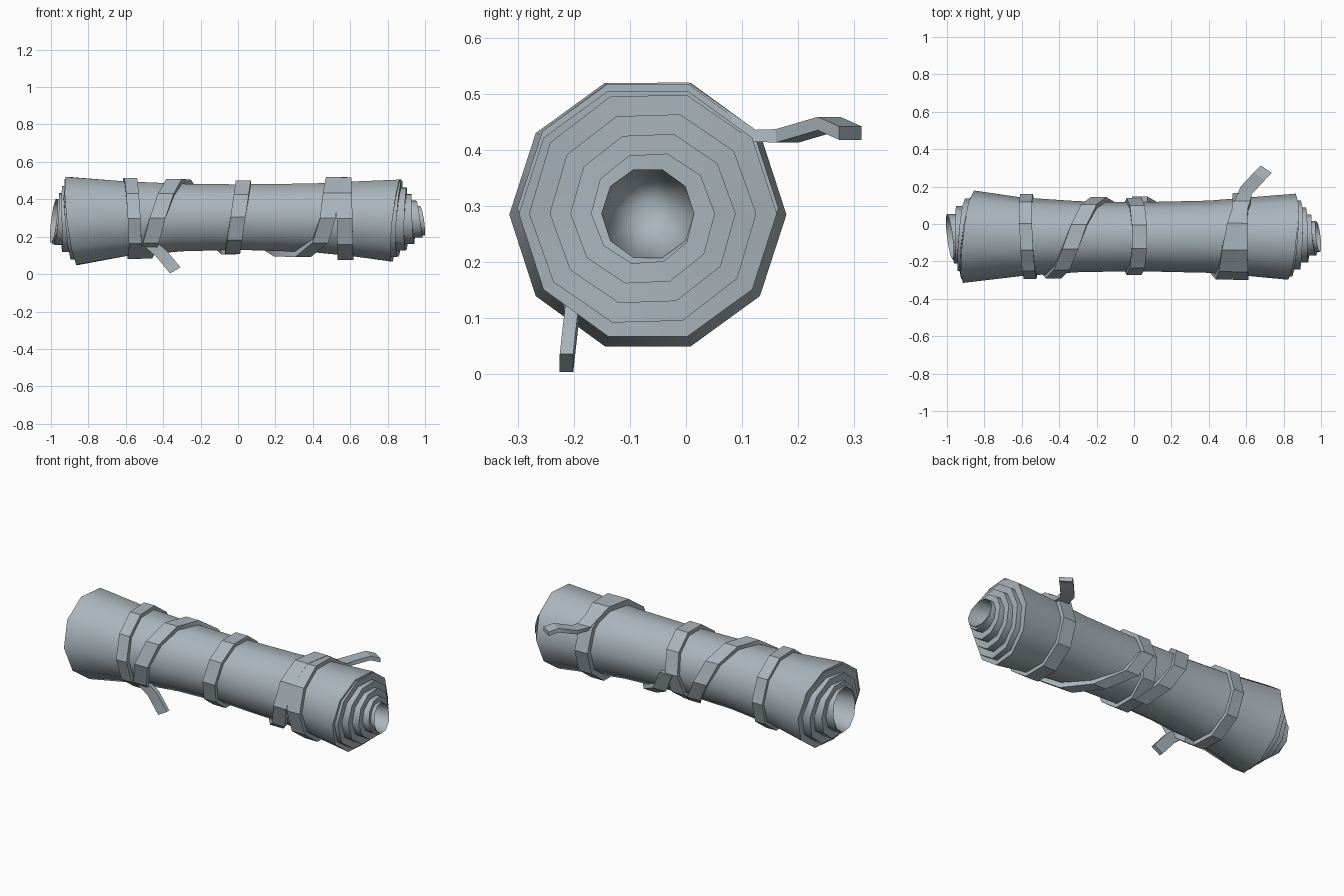
import bpy, bmesh, math
from mathutils import Vector

cube = bpy.data.objects.get("Cube")
if cube:
    bpy.data.objects.remove(cube, do_unlink=True)

SIDES = 10
STEP = math.tau / SIDES
X = Vector((1, 0, 0))

mat = bpy.data.materials.new("blue grey cloth")
mat.use_nodes = True
color = (0.40, 0.46, 0.50, 1)
mat.diffuse_color = color
mat.node_tree.nodes["Principled BSDF"].inputs["Base Color"].default_value = color

# Waisted outline of the roll: position along the axis and radius
OUTLINE = [(-0.9, 0.247), (-0.6, 0.21), (-0.3, 0.19), (0, 0.184), (0.4, 0.193), (0.86, 0.23)]


def lerp_table(table, v):
    for (a, fa), (b, fb) in zip(table, table[1:]):
        if v <= b:
            f = max(0, (v - a) / (b - a))
            return fa + (fb - fa) * f
    return table[-1][1]


def radial(angle):
    return Vector((0, math.cos(angle), math.sin(angle)))


def on_axis(x):
    return Vector((x, -0.068, 0.305 - 0.02 * (x / 0.88) ** 2))


def finish(bm, name, angle):
    bmesh.ops.remove_doubles(bm, verts=bm.verts, dist=0.0005)
    bmesh.ops.recalc_face_normals(bm, faces=bm.faces)
    mesh = bpy.data.meshes.new(name)
    bm.to_mesh(mesh)
    bm.free()
    mesh.materials.append(mat)
    obj = bpy.data.objects.new(name, mesh)
    bpy.context.collection.objects.link(obj)
    bpy.ops.object.select_all(action='DESELECT')
    obj.select_set(True)
    bpy.context.view_layer.objects.active = obj
    bpy.ops.object.shade_smooth_by_angle(angle=math.radians(angle))


def add_face(bm, points):
    bm.faces.new([bm.verts.new(p) for p in points])


# One end of the roll: stepped spiral layers and a deep hollow core
def spiral_end(bm, outer_x, inner_x, outer_r, inner_r, turns, tilt_y, tilt_z, apex_x):
    def point(k, k_radius=None):
        def blend(i):
            return min(1, max(0, (i / SIDES - 1) / turns))
        s = blend(k)
        r = outer_r + (inner_r - outer_r) * blend(k if k_radius is None else k_radius)
        a = k * STEP
        tilt = (tilt_y * math.cos(a) + tilt_z * math.sin(a)) * (1 - 1.5 * s)
        x = outer_x + (inner_x - outer_x) * s + tilt
        return on_axis(outer_x) + X * (x - outer_x) + radial(a) * r

    count = SIDES * (turns + 1)
    for k in range(count):
        a, b = point(k), point(k + 1)
        c, d = point(k + 1, k + 1 + SIDES), point(k, k + SIDES)
        if (a - d).length < 0.0005:
            add_face(bm, (a, b, c))
        else:
            add_face(bm, (a, b, c, d))
        add_face(bm, (d, c, point(k + 1 + SIDES), point(k + SIDES)))
    for k in range(count, count + SIDES):
        add_face(bm, (point(k), point(k + 1), on_axis(apex_x)))
    return [point(k) for k in range(SIDES)]


# Rolled cloth
bm = bmesh.new()
left_rim = spiral_end(bm, -0.885, -0.985, 0.247, 0.122, 3, 0.03, -0.03, -0.3)
right_rim = spiral_end(bm, 0.845, 0.985, 0.23, 0.083, 4, 0.02, 0.025, 0.45)
rings = [left_rim]
for x in (-0.6, -0.3, 0, 0.4, 0.62):
    rings.append([on_axis(x) + radial(k * STEP) * lerp_table(OUTLINE, x) for k in range(SIDES)])
rings.append(right_rim)
for r0, r1 in zip(rings, rings[1:]):
    for k in range(SIDES):
        j = (k + 1) % SIDES
        add_face(bm, (r0[k], r0[j], r1[j], r1[k]))
finish(bm, "rolled_cloth", 40)


# Flat band along stations of (outer point, inward offset, half-width vector)
def band(name, stations, closed=False):
    bm = bmesh.new()
    loops = [(p + w, p - w, p - w + n, p + w + n) for p, n, w in stations]
    pairs = list(zip(loops, loops[1:]))
    if closed:
        pairs.append((loops[-1], loops[0]))
    else:
        add_face(bm, loops[0])
        add_face(bm, loops[-1])
    for a, b in pairs:
        for i in range(4):
            j = (i + 1) % 4
            add_face(bm, (a[i], a[j], b[j], b[i]))
    finish(bm, name, 30)


def wrap_station(x, angle, half_width, lift):
    out = radial(angle)
    p = on_axis(x) + out * (lerp_table(OUTLINE, x) + lift)
    return p, out * -(lift + 0.004), X * half_width


# Straps that circle the roll
def ring_strap(name, x, slant_y, slant_z, half_width, lift):
    stations = []
    for k in range(SIDES):
        a = k * STEP
        offset = slant_y * math.cos(a) + slant_z * math.sin(a)
        stations.append(wrap_station(x + offset, a, half_width, lift))
    band(name, stations, True)


ring_strap("right_ring_strap", -0.565, -0.01, -0.012, 0.034, 0.02)
ring_strap("middle_ring_strap", 0.0, 0.0, 0.03, 0.04, 0.022)
ring_strap("left_ring_strap", 0.57, 0.0, -0.005, 0.042, 0.026)


# Slanted straps with loose ends
def winding(path, first, last, half_width, lift):
    step = 1 if last > first else -1
    return [wrap_station(lerp_table(path, k * 36), k * STEP, half_width, lift)
            for k in range(first, last + step, step)]


right_path = [(-72, -0.05), (0, -0.19), (90, -0.32), (180, -0.43), (252, -0.5)]
side = Vector((0.028, 0, 0.016))
depth = Vector((0, 0.024, 0))
right_tail = [(Vector(p), depth, side) for p in
              ((-0.47, -0.222, 0.16), (-0.41, -0.215, 0.11), (-0.335, -0.225, 0.02))]
band("right_slanted_strap", winding(right_path, -2, 7, 0.042, 0.024))
band("right_loose_end", right_tail)

left_path = [(36, 0.58), (90, 0.52), (180, 0.48), (216, 0.44), (270, 0.3), (324, 0.1), (360, 0.03)]
side = Vector((0.03, -0.02, 0))
depth = Vector((0, 0, -0.024))
left_tail = [(Vector(p), depth, side) for p in
             ((0.6, 0.18, 0.437), (0.67, 0.255, 0.459), (0.707, 0.293, 0.442))]
band("left_slanted_strap", winding(left_path, 10, 1, 0.042, 0.03) + left_tail)
